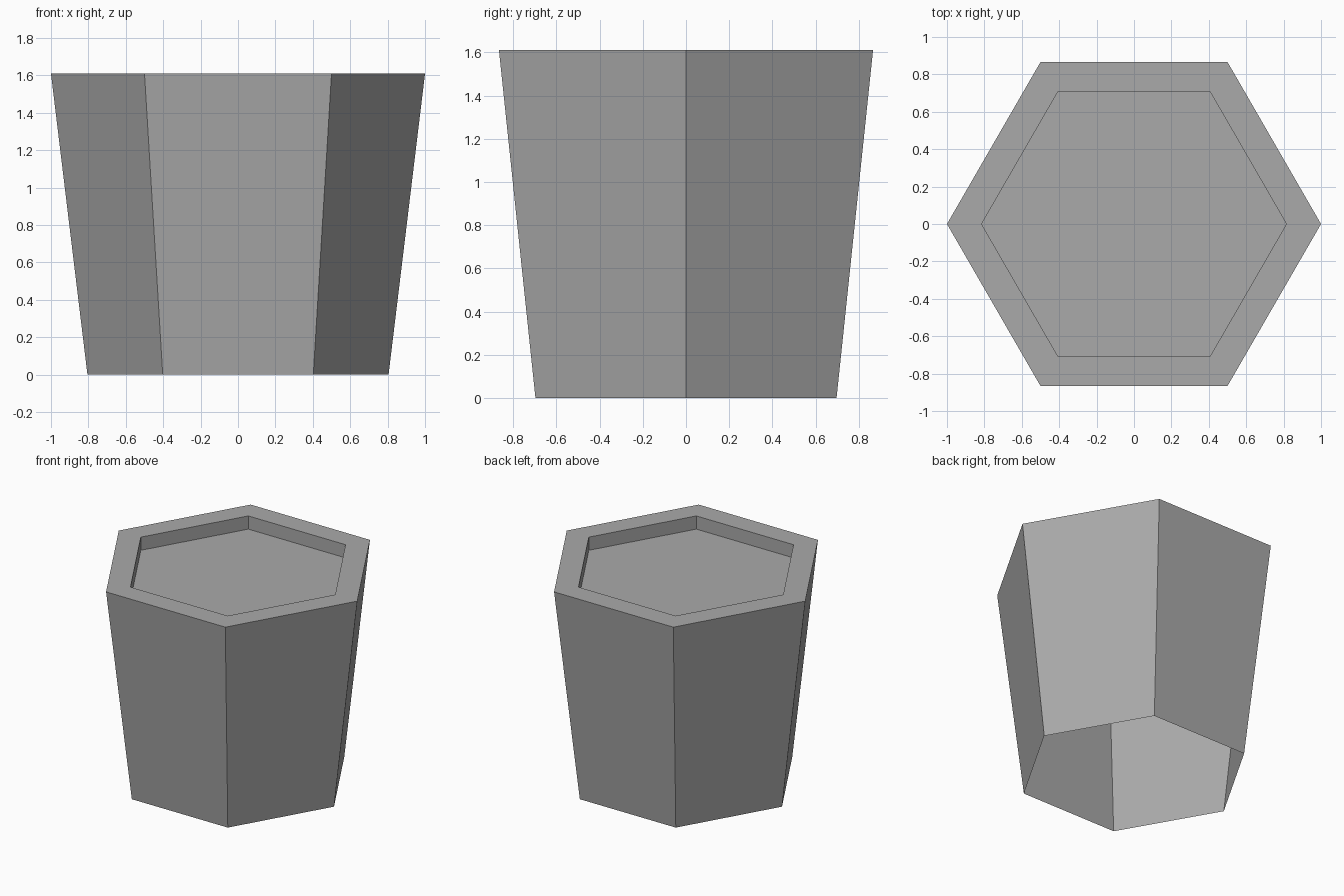
import bpy
import bmesh
from math import cos, sin, tau

SIDES = 6
HEIGHT = 1.61
RECESS = 0.10

cube = bpy.data.objects.get("Cube")
if cube:
    bpy.data.objects.remove(cube, do_unlink=True)

# Plain grey for the whole pot
grey = bpy.data.materials.new("mid_grey")
grey.use_nodes = True
colour = (0.4, 0.4, 0.4, 1.0)
grey.diffuse_color = colour
grey.node_tree.nodes["Principled BSDF"].inputs["Base Color"].default_value = colour

# Profile: open foot, flared wall, flat rim, recessed floor
profile = [
    (0.805, 0.0),
    (1.0, HEIGHT),
    (0.815, HEIGHT),
    (0.815, HEIGHT - RECESS),
]

bm = bmesh.new()
rings = [
    [bm.verts.new((r * cos(tau * i / SIDES), r * sin(tau * i / SIDES), z))
     for i in range(SIDES)]
    for r, z in profile
]

# Join neighbouring rings into walls and rim
for low, high in zip(rings, rings[1:]):
    for i in range(SIDES):
        j = (i + 1) % SIDES
        bm.faces.new((low[i], low[j], high[j], high[i]))

# Recessed floor; the underside stays open
bm.faces.new(rings[-1])

mesh = bpy.data.meshes.new("hexagonal_pot")
bm.to_mesh(mesh)
bm.free()
mesh.materials.append(grey)
pot = bpy.data.objects.new("hexagonal_pot", mesh)
bpy.context.collection.objects.link(pot)
